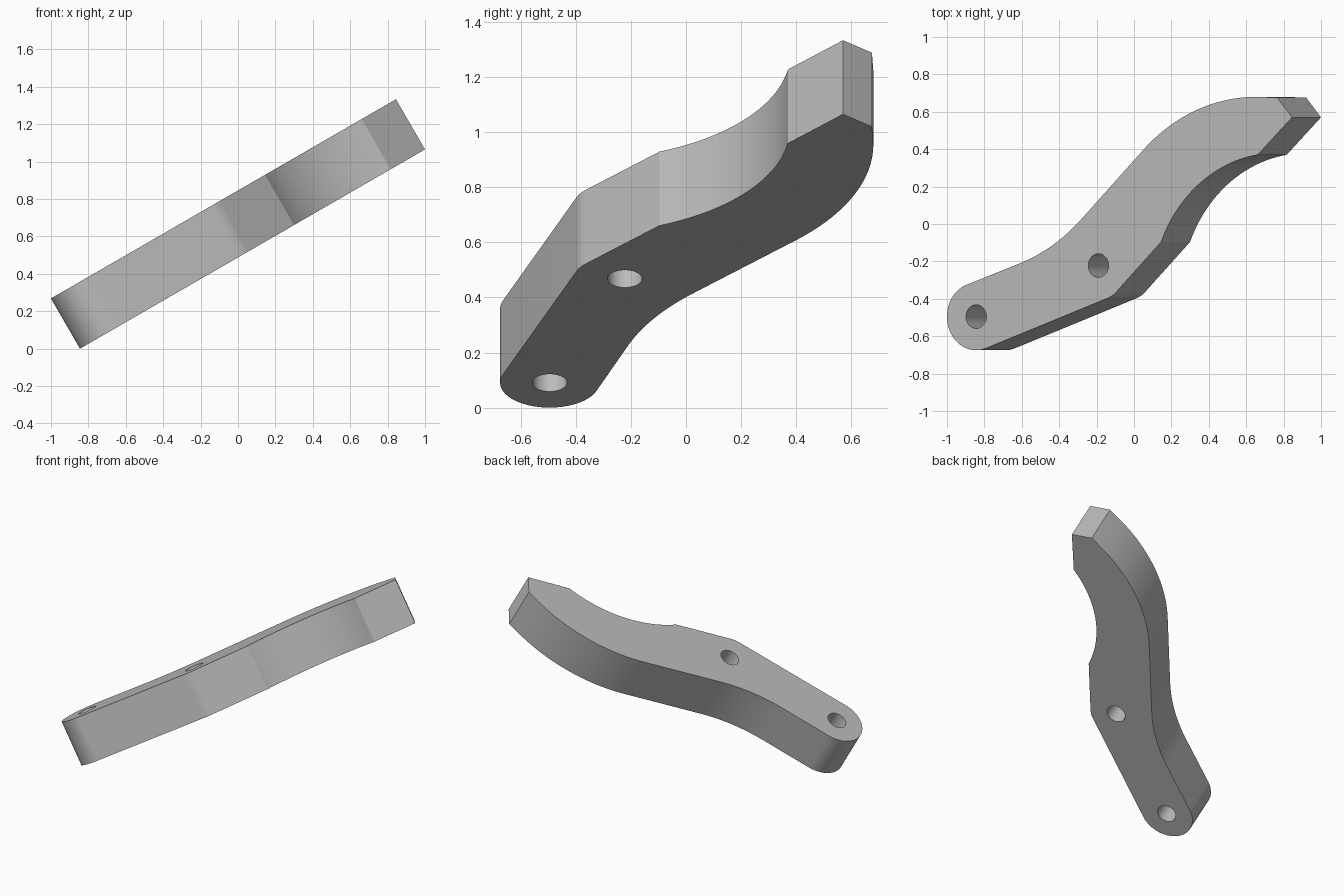
import bpy
import bmesh
from math import radians, cos, sin, pi, tau

if "Cube" in bpy.data.objects:
    bpy.data.objects.remove(bpy.data.objects["Cube"], do_unlink=True)

THICKNESS = 0.31
TILT = radians(30)


def arc(cx, cy, r, start, end, steps):
    """Points along an arc, angles in degrees."""
    angles = [radians(start + (end - start) * i / steps) for i in range(steps + 1)]
    return [(cx + r * cos(a), cy + r * sin(a)) for a in angles]


def circle(cx, cy, r, steps=40):
    return arc(cx, cy, r, 0, 360, steps)[:-1]


# Outline of the arm, counter-clockwise from the rounded pivot end
outline = arc(0.18, -0.495, 0.18, 109.5, 289.5, 40)        # round end
outline += arc(0.94, -0.256, 0.15, -70.5, -46, 6)          # elbow
outline += arc(2.03, -0.388, 0.766, 157.6, 98.4, 28)       # inner hollow
outline += [(2.13, 0.57), (2.04, 0.675)]                   # pointed tip
outline += arc(1.91, -0.32, 1.0, 90, 134, 28)              # outer bulge
outline += arc(0.103, 0.770, 1.04, -46, -70.5, 16)         # outer hollow

holes = [circle(0.18, -0.495, 0.063), circle(0.935, -0.222, 0.063)]

# Fill the flat shape with its holes, then extrude it
bm = bmesh.new()
for loop in [outline] + holes:
    verts = [bm.verts.new((x, y, 0)) for x, y in loop]
    for i, v in enumerate(verts):
        bm.edges.new((verts[i - 1], v))
bmesh.ops.triangle_fill(bm, use_beauty=True, edges=bm.edges[:], normal=(0, 0, 1))
result = bmesh.ops.extrude_face_region(bm, geom=bm.faces[:], use_keep_orig=True)
top = [g for g in result["geom"] if isinstance(g, bmesh.types.BMVert)]
bmesh.ops.translate(bm, verts=top, vec=(0, 0, THICKNESS))
bmesh.ops.recalc_face_normals(bm, faces=bm.faces[:])
mesh = bpy.data.meshes.new("curved_arm")
bm.to_mesh(mesh)
bm.free()

# Place the arm on its slope
arm = bpy.data.objects.new("curved_arm", mesh)
bpy.context.collection.objects.link(arm)
arm.rotation_euler = (0, -TILT, 0)
arm.location = (-0.845, 0, 0)

# Plain grey finish
grey = bpy.data.materials.new("plain_grey")
grey.use_nodes = True
colour = (0.5, 0.5, 0.5, 1)
grey.diffuse_color = colour
grey.node_tree.nodes["Principled BSDF"].inputs["Base Color"].default_value = colour
mesh.materials.append(grey)

bpy.ops.object.select_all(action="DESELECT")
arm.select_set(True)
bpy.context.view_layer.objects.active = arm
bpy.ops.object.shade_smooth_by_angle(angle=radians(20))
